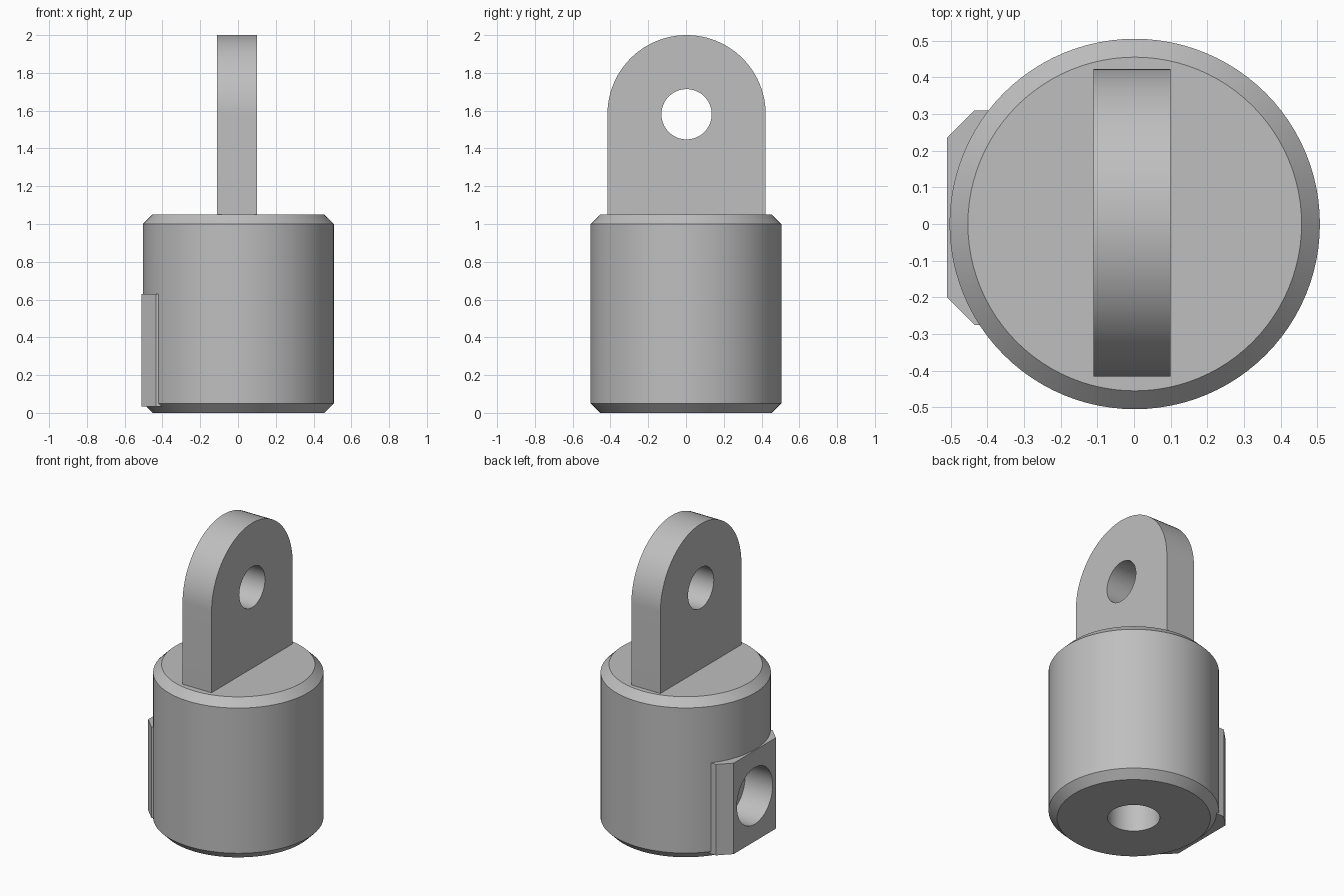
import bpy, bmesh, math
from mathutils import Matrix

cube = bpy.data.objects.get("Cube")
if cube:
    bpy.data.objects.remove(cube, do_unlink=True)

steel = bpy.data.materials.new("plain grey steel")
steel.use_nodes = True
GREY = (0.52, 0.52, 0.52, 1)
steel.diffuse_color = GREY
steel.node_tree.nodes["Principled BSDF"].inputs["Base Color"].default_value = GREY


def add_object(name, bm):
    bmesh.ops.recalc_face_normals(bm, faces=bm.faces)
    mesh = bpy.data.meshes.new(name)
    bm.to_mesh(mesh)
    bm.free()
    mesh.materials.append(steel)
    ob = bpy.data.objects.new(name, mesh)
    bpy.context.collection.objects.link(ob)
    return ob


def cylinder(name, radius, depth, centre, axis="Z"):
    turn = Matrix.Rotation(math.pi / 2, 4, "Y") if axis == "X" else Matrix()
    bm = bmesh.new()
    bmesh.ops.create_cone(bm, cap_ends=True, segments=96, radius1=radius, radius2=radius,
                          depth=depth, matrix=Matrix.Translation(centre) @ turn)
    return add_object(name, bm)


def prism(name, outline, offset):
    bm = bmesh.new()
    face = bm.faces.new([bm.verts.new(p) for p in outline])
    new = bmesh.ops.extrude_face_region(bm, geom=[face])["geom"]
    bmesh.ops.translate(bm, vec=offset, verts=[v for v in new if isinstance(v, bmesh.types.BMVert)])
    return add_object(name, bm)


def activate(ob):
    bpy.ops.object.select_all(action="DESELECT")
    ob.select_set(True)
    bpy.context.view_layer.objects.active = ob


def combine(ob, tool, operation):
    mod = ob.modifiers.new(operation.lower(), "BOOLEAN")
    mod.operation, mod.object, mod.solver = operation, tool, "EXACT"
    activate(ob)
    bpy.ops.object.modifier_apply(modifier=mod.name)
    bpy.data.objects.remove(tool, do_unlink=True)


# Chamfered round body
CX = 0.002
body = cylinder("body", 0.505, 1.05, (CX, 0, 0.525))
bevel = body.modifiers.new("chamfer", "BEVEL")
bevel.width, bevel.segments = 0.05, 1
bevel.limit_method, bevel.angle_limit = "ANGLE", math.radians(40)
activate(body)
bpy.ops.object.modifier_apply(modifier=bevel.name)

# Side boss with chamfered upright edges
Z0 = 0.035
boss = prism("side_boss", [(-0.3, -0.275, Z0), (-0.435, -0.275, Z0), (-0.51, -0.2, Z0),
                           (-0.51, 0.235, Z0), (-0.435, 0.31, Z0), (-0.3, 0.31, Z0)],
             (0, 0, 0.595))
combine(body, boss, "UNION")

# Blind bore in the boss and blind bore in the underside
combine(body, cylinder("side_bore", 0.185, 0.4, (-0.51, 0.0175, 0.333), "X"), "DIFFERENCE")
combine(body, cylinder("bottom_bore", 0.155, 1.0, (CX, 0, 0)), "DIFFERENCE")

# Round-topped lug with a pin hole
R, CY, CZ = 0.419, 0.003, 1.581
arc = [(-0.11, CY + R * math.cos(math.pi * i / 48), CZ + R * math.sin(math.pi * i / 48))
       for i in range(49)]
lug = prism("lug", [(-0.11, CY + R, 1.03)] + arc + [(-0.11, CY - R, 1.03)], (0.21, 0, 0))
combine(lug, cylinder("pin_hole", 0.133, 0.6, (0, CY, CZ), "X"), "DIFFERENCE")

for part in (body, lug):
    activate(part)
    bpy.ops.object.shade_smooth_by_angle(angle=math.radians(25))
